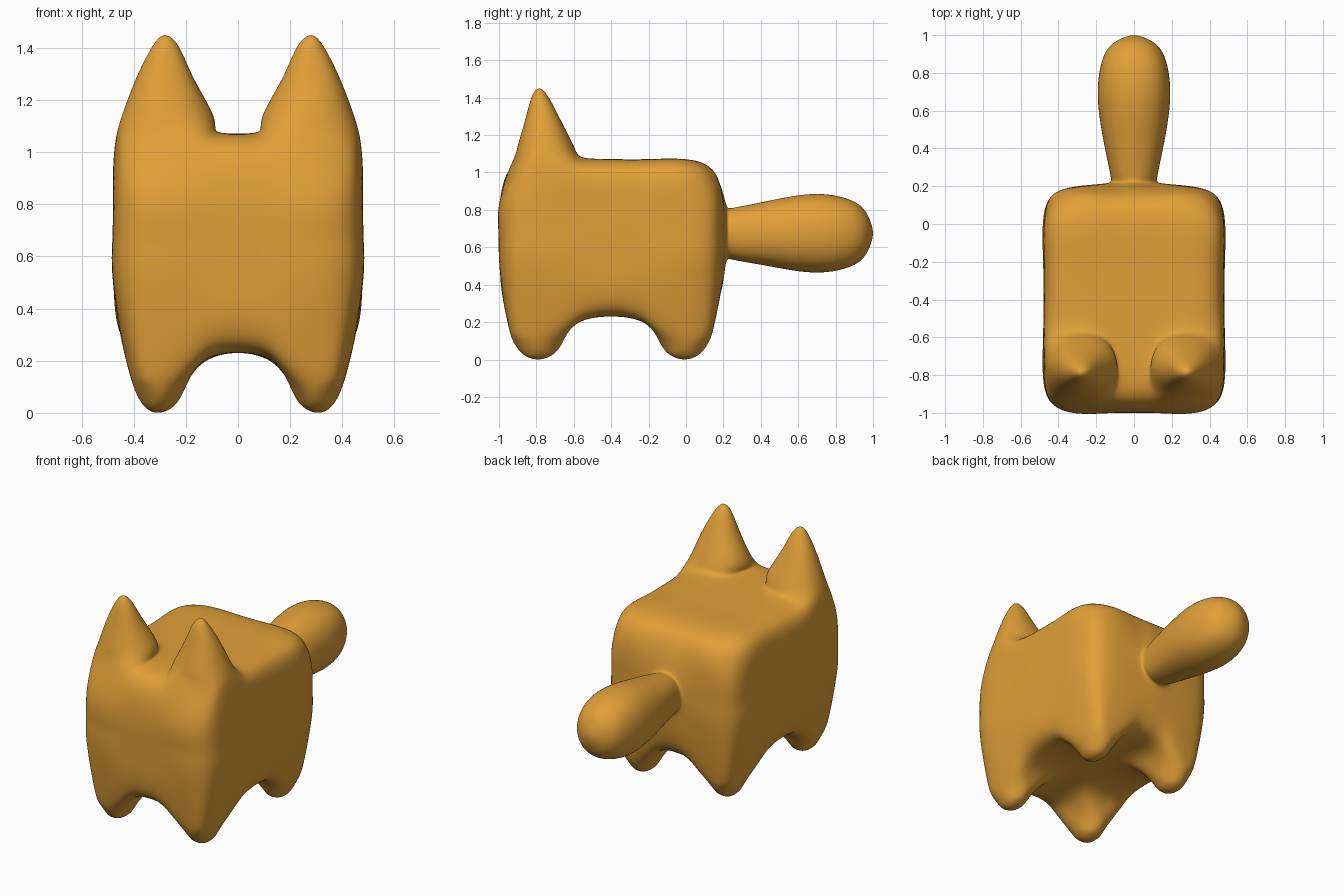
import bpy, bmesh
from mathutils import Vector

if "Cube" in bpy.data.objects:
    bpy.data.objects.remove(bpy.data.objects["Cube"])

YC = -0.4            # middle of the torso along y
RING = [(1, 0), (1, 1), (0, 1), (-1, 1), (-1, 0), (-1, -1), (0, -1), (1, -1)]
bm = bmesh.new()
target = {}          # control vertex -> point its smooth surface should pass through
lattice = {}


def add(p):
    v = bm.verts.new(p)
    target[v] = Vector(p)
    return v


# Torso: rounded box, with special points under the legs, ears and tail
BOTTOM = {(3, 0): (.44, 0, .28), (3, 1): (.43, .18, .24), (3, 2): (.43, .39, .22),
          (3, 3): (.395, .52, .21), (2, 3): (.3, .555, .22), (1, 3): (.13, .555, .25),
          (0, 3): (0, .555, .28), (2, 1): (.29, .18, .195), (1, 2): (.135, .39, .195),
          (1, 1): (.13, .2, .205)}
EAR_BASE = {(3, -1): (.455, -.19, 1.035), (3, -2): (.465, -.385, 1.04),
            (3, -3): (.42, -.5, 1.0), (2, -3): (.28, -.525, 1.05),
            (1, -3): (.12, -.53, 1.035), (0, -3): (0, -.54, 1.02),
            (2, -1): (.28, -.15, 1.08), (1, -2): (.08, -.385, 1.08),
            (1, -1): (.13, -.2, 1.075)}


def torso_point(i, j, k):
    a, b = abs(i), abs(j)
    s, t = (-1 if i < 0 else 1), (-1 if j < 0 else 1)
    x = [0, .13, .29, .48][a]
    y = [0, .19, .39, .6][b] * t
    z = [.23, .5, .67, .84, 1.07][k]
    if k == 0:
        if (a, b) in BOTTOM:
            x, y, z = BOTTOM[a, b]
            y *= t
    elif k == 4:
        if (a, j) in EAR_BASE:
            x, y, z = EAR_BASE[a, j]
        elif a == 3 and b == 3:
            x, y, z = .405, .51 * t, .98
        elif a == 3:
            x, z = .445, 1.02
        elif b == 3:
            y, z = .545 * t, 1.005
    else:
        if a == 3 and b == 3:
            x, y = .435, .548 * t
        elif j == 3 and a <= 1:      # tail root
            diag = a == 1 and k != 2
            x = .115 if diag else .15 * a
            z = .67 + (k - 2) * (.125 if diag else .175)
            y = .615
        if k != 2:
            x, y = x * .995, y * .992
    return (x * s, y + YC, z)


def torso_vert(key):
    if key not in lattice:
        lattice[key] = add(torso_point(*key))
    return lattice[key]


LEGS = [(s * 2, t * 2, 0) for s in (-1, 1) for t in (-1, 1)]
EARS = [(s * 2, -2, 4) for s in (-1, 1)]
TAIL = (0, 3, 2)
holes = set(LEGS + EARS + [TAIL])
SIZE = [(-3, 3), (-3, 3), (0, 4)]
for axis in range(3):
    u, v = [n for n in range(3) if n != axis]
    for side in SIZE[axis]:
        for p in range(*SIZE[u]):
            for q in range(*SIZE[v]):
                keys = []
                for du, dv in ((0, 0), (1, 0), (1, 1), (0, 1)):
                    key = [side] * 3
                    key[u], key[v] = p + du, q + dv
                    keys.append(tuple(key))
                if not holes & set(keys):
                    bm.faces.new([torso_vert(key) for key in keys])


# Limbs: rings (centre, radius u, radius v) grown out of a hole and capped at a tip
def limb(hole, v_axis, rings, tip):
    loop = []
    for du, dv in RING:
        key = list(hole)
        key[0] += du
        key[v_axis] += dv
        loop.append(lattice[tuple(key)])
    for centre, ru, rv in rings:
        new = []
        for du, dv in RING:
            f = .73 if du and dv else 1
            p = Vector(centre)
            p[0] += du * f * ru
            p[v_axis] += dv * f * rv
            new.append(add(p))
        for n in range(8):
            m = (n + 1) % 8
            bm.faces.new((loop[n], loop[m], new[m], new[n]))
        loop = new
    end = add(tip)
    for n in range(0, 8, 2):
        bm.faces.new((end, loop[n], loop[n + 1], loop[(n + 2) % 8]))


for leg in LEGS:
    s, t = leg[0] / 2, leg[1] / 2
    y = YC + .39 * t
    limb(leg, 1, [((.3 * s, y, .1), .1, .135), ((.303 * s, y, .03), .06, .082)],
         (.305 * s, y, 0))
for ear in EARS:
    s = ear[0] / 2
    limb(ear, 1, [((.27 * s, -.75, 1.14), .175, .15), ((.28 * s, -.765, 1.28), .112, .095),
                  ((.278 * s, -.78, 1.4), .053, .046)], (.28 * s, -.785, 1.45))
limb(TAIL, 2, [((0, .26, .672), .125, .14), ((0, .45, .674), .163, .176),
               ((0, .7, .675), .192, .21), ((0, .9, .675), .155, .168),
               ((0, .975, .675), .08, .088)], (0, 1, .675))
bmesh.ops.recalc_face_normals(bm, faces=bm.faces[:])


# Move the control cage until its smooth surface passes through the targets
def limit_point(v):
    n = len(v.link_edges)
    p = v.co * (n * n)
    for e in v.link_edges:
        p = p + e.other_vert(v).co * 4
    for f in v.link_faces:
        vs = list(f.verts)
        p = p + vs[(vs.index(v) + 2) % 4].co
    return p / (n * (n + 5))


for step in range(12):
    moves = [(v, target[v] - limit_point(v)) for v in bm.verts]
    for v, d in moves:
        v.co += d

mesh = bpy.data.meshes.new("animal_body")
bm.to_mesh(mesh)
bm.free()
obj = bpy.data.objects.new("animal_body", mesh)
bpy.context.collection.objects.link(obj)
for poly in mesh.polygons:
    poly.use_smooth = True
sub = obj.modifiers.new("smooth", 'SUBSURF')
sub.levels = sub.render_levels = 3

mat = bpy.data.materials.new("orange")
mat.diffuse_color = (.75, .35, .04, 1)
mat.use_nodes = True
mat.node_tree.nodes["Principled BSDF"].inputs["Base Color"].default_value = mat.diffuse_color
mesh.materials.append(mat)
